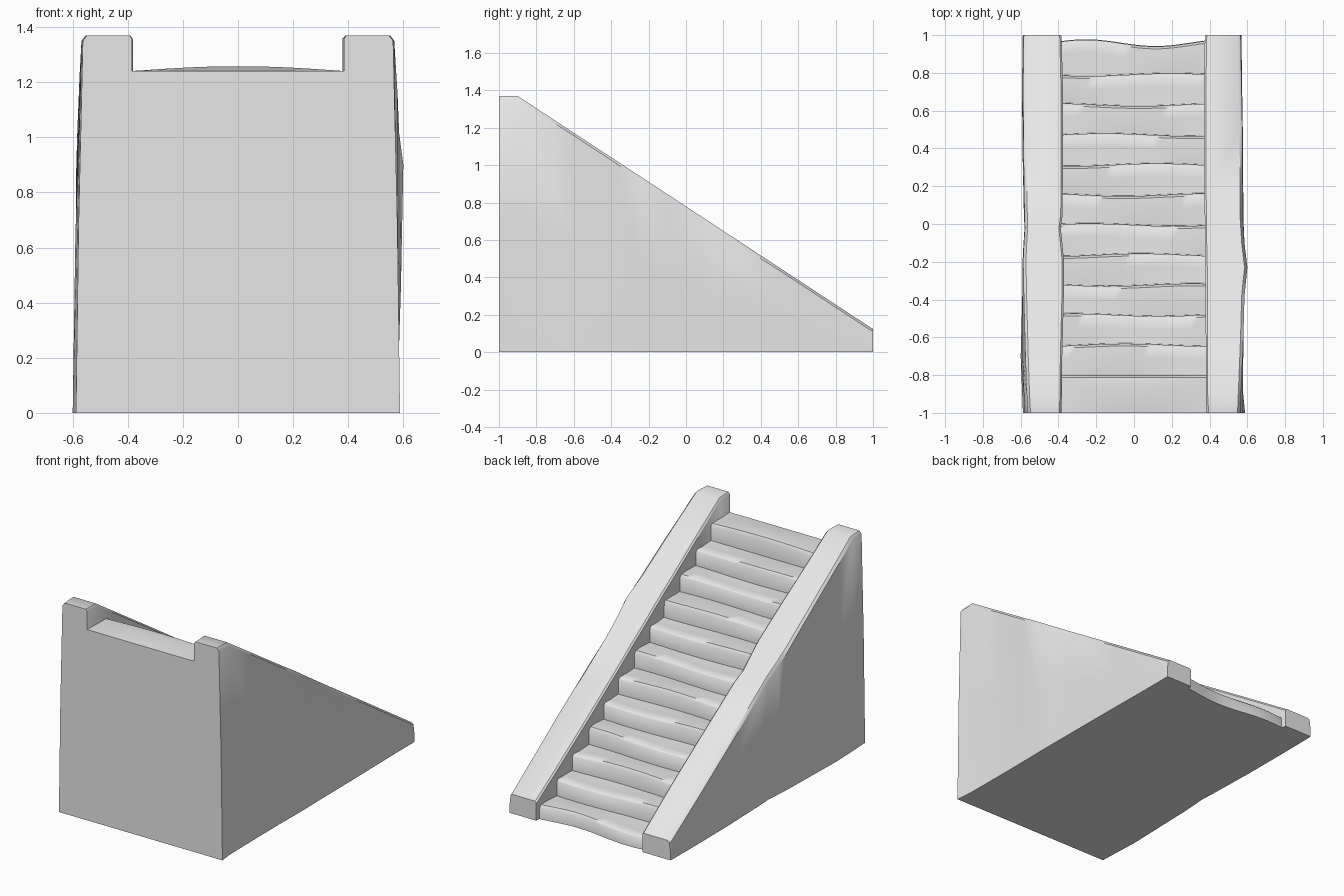
import bpy, bmesh, math

cube = bpy.data.objects.get("Cube")
if cube:
    bpy.data.objects.remove(cube)

stone = bpy.data.materials.new("pale_grey_stone")
stone.use_nodes = True
stone.diffuse_color = (0.8, 0.8, 0.8, 1)
stone.node_tree.nodes["Principled BSDF"].inputs["Base Color"].default_value = (0.8, 0.8, 0.8, 1)


def loft(name, sections, angle):
    """Skin a list of equal-length closed sections and cap both ends."""
    bm = bmesh.new()
    rings = [[bm.verts.new(p) for p in s] for s in sections]
    n = len(rings[0])
    for a, b in zip(rings, rings[1:]):
        for i in range(n):
            j = (i + 1) % n
            bm.faces.new((a[i], a[j], b[j], b[i]))
    bm.faces.new(rings[0])
    bm.faces.new(rings[-1][::-1])
    bmesh.ops.recalc_face_normals(bm, faces=bm.faces)
    mesh = bpy.data.meshes.new(name)
    bm.to_mesh(mesh)
    bm.free()
    obj = bpy.data.objects.new(name, mesh)
    obj.data.materials.append(stone)
    bpy.context.collection.objects.link(obj)
    bpy.ops.object.select_all(action='DESELECT')
    obj.select_set(True)
    bpy.context.view_layer.objects.active = obj
    bpy.ops.object.shade_smooth_by_angle(angle=math.radians(angle))
    return obj


def rail_height(y):
    if y > 0.985:
        return 0.125
    return min(1.37, 1.37 - (y + 0.9) * 0.656)


def rail(name, side, stations):
    """Sloping side wall; stations hold y, inner, top outer, base outer, edge drop."""
    sections = []
    for y, inner, top, base, drop in stations:
        z = rail_height(y)
        profile = [(inner, 0), (inner, z - 0.012), (inner + 0.01, z),
                   (top - 0.015, z), (top, z - drop),
                   ((top + base) / 2 + 0.003, z * 0.5), (base, 0)]
        sections.append([(side * x, y, h) for x, h in profile])
    return loft(name, sections, 40)


# Side walls with slightly worn, uneven outer faces
rail("left_side_wall", 1, [
    (-1.0, 0.385, 0.563, 0.588, 0.02), (-0.9, 0.38, 0.567, 0.578, 0.02),
    (-0.6, 0.38, 0.579, 0.575, 0.015), (-0.38, 0.378, 0.585, 0.575, 0.015),
    (-0.23, 0.378, 0.6, 0.577, 0.03), (-0.1, 0.375, 0.585, 0.577, 0.03),
    (0.03, 0.375, 0.577, 0.575, 0.045), (0.15, 0.372, 0.576, 0.575, 0.02),
    (0.5, 0.37, 0.574, 0.572, 0.015), (0.8, 0.372, 0.568, 0.568, 0.015),
    (0.985, 0.375, 0.565, 0.568, 0.015), (1.0, 0.378, 0.562, 0.568, 0.01)])
rail("right_side_wall", -1, [
    (-1.0, 0.385, 0.563, 0.588, 0.02), (-0.9, 0.382, 0.568, 0.592, 0.02),
    (-0.7, 0.38, 0.575, 0.6, 0.015), (-0.4, 0.372, 0.583, 0.592, 0.015),
    (-0.2, 0.37, 0.587, 0.587, 0.02), (-0.12, 0.378, 0.584, 0.582, 0.02),
    (-0.02, 0.388, 0.578, 0.575, 0.03), (0.05, 0.378, 0.58, 0.58, 0.02),
    (0.4, 0.376, 0.585, 0.59, 0.015), (0.7, 0.376, 0.587, 0.592, 0.015),
    (0.985, 0.383, 0.585, 0.59, 0.015), (1.0, 0.386, 0.58, 0.588, 0.01)])

# Flight of twelve worn steps between the walls
STEPS, WIDTH, COLUMNS = 12, 0.4, 16
DEPTH, RISE = 0.159, 0.105
sections = []
for c in range(COLUMNS + 1):
    x = WIDTH * (2 * c / COLUMNS - 1)
    section = [(x, -1, 0), (x, -1, 1.24)]
    for k in range(STEPS):
        z = 1.24 - RISE * k
        nose = -0.8 + DEPTH * k + 0.007 * math.sin(7 * x + 1.9 * k)
        if k == 0:
            nose = -0.8
        if k == STEPS - 1:
            nose = 0.957 - 0.018 * math.sin(8.5 * x + 0.6)
        swell = 0.007 * math.sin(6 * x + 2.3 * k)
        if k == 0:
            swell = 0.018 * math.cos(x * 4)
        low = z - RISE if k < STEPS - 1 else 0
        section += [(x, nose - 0.07, z + swell), (x, nose - 0.012, z + swell * 0.6),
                    (x, nose, z - 0.014), (x, nose + 0.003, low)]
    sections.append(section)
loft("stair_flight", sections, 50)
